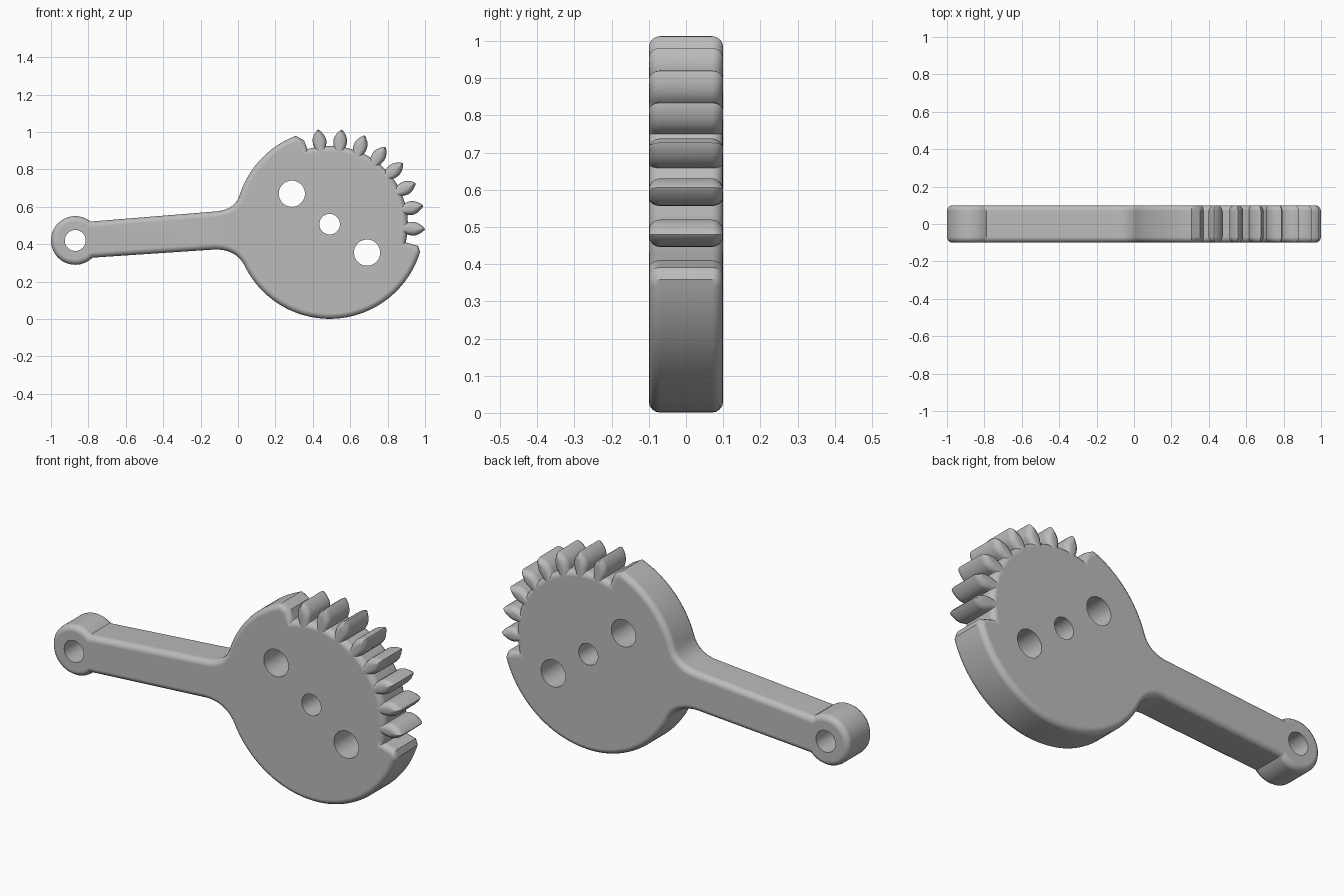
import bpy, bmesh, math
from mathutils import Vector

if "Cube" in bpy.data.objects:
    bpy.data.objects.remove(bpy.data.objects["Cube"], do_unlink=True)

HALF, ROUND = 0.1, 0.03            # half thickness, edge rounding
HUB = Vector((0.49, 0.507))        # disc centre in x, z
EYE = Vector((-0.87, 0.42))        # handle eye centre
OUTER, ROOT, TIP = 0.506, 0.418, 0.51

grey = bpy.data.materials.new("plain grey")
grey.use_nodes = True
grey.diffuse_color = (0.5, 0.5, 0.5, 1)
grey.node_tree.nodes["Principled BSDF"].inputs["Base Color"].default_value = (0.5, 0.5, 0.5, 1)


def polar(centre, radius, degrees):
    a = math.radians(degrees)
    return centre + radius * Vector((math.cos(a), math.sin(a)))


def arc(centre, radius, start, end, count):
    return [polar(centre, radius, start + (end - start) * i / count) for i in range(count + 1)]


def fillet(a, control, b, count=10):
    steps = [i / count for i in range(1, count)]
    return [a * (1 - t) ** 2 + control * 2 * t * (1 - t) + b * t * t for t in steps]


def shrink(points, d):
    """Offset a counter-clockwise outline inward by d."""
    result = []
    for i, p in enumerate(points):
        e1 = (p - points[i - 1]).normalized()
        e2 = (points[(i + 1) % len(points)] - p).normalized()
        n1, n2 = Vector((-e1.y, e1.x)), Vector((-e2.y, e2.x))
        result.append(p + (n1 + n2) * d / max(1 + n1.dot(n2), 0.5))
    return result


def rounded_plate(name, outline_at):
    """Loft an outline through the thickness with rounded rims."""
    quarter = [math.radians(a) for a in (90, 67.5, 45, 22.5, 0)]
    front = [(-HALF + ROUND * (1 - math.sin(a)), ROUND * (1 - math.cos(a))) for a in quarter]
    levels = front + [(-y, d) for y, d in reversed(front)]
    bm = bmesh.new()
    rings = [[bm.verts.new((p.x, y, p.y)) for p in outline_at(d)] for y, d in levels]
    for r1, r2 in zip(rings, rings[1:]):
        for i in range(len(r1)):
            bm.faces.new((r1[i - 1], r1[i], r2[i], r2[i - 1]))
    bm.faces.new(rings[0])
    bm.faces.new(rings[-1])
    bmesh.ops.recalc_face_normals(bm, faces=bm.faces)
    mesh = bpy.data.meshes.new(name)
    bm.to_mesh(mesh)
    bm.free()
    mesh.materials.append(grey)
    obj = bpy.data.objects.new(name, mesh)
    bpy.context.collection.objects.link(obj)
    return obj


def smooth(obj):
    bpy.ops.object.select_all(action='DESELECT')
    obj.select_set(True)
    bpy.context.view_layer.objects.active = obj
    bpy.ops.object.shade_smooth_by_angle(angle=math.radians(35))
    obj.modifiers.new("flat face normals", 'WEIGHTED_NORMAL').keep_sharp = True


# Outline: gear root, upper shoulder, handle, eye, lower disc, lower shoulder
upper_neck, lower_neck = Vector((-0.12, 0.575)), Vector((-0.12, 0.372))
outline = arc(HUB, ROOT, -13.5, 106.5, 48)
outline += [polar(HUB, 0.468, 107)]
outline += arc(HUB, OUTER, 111, 162, 20)
outline += fillet(outline[-1], Vector((-0.017, 0.583)), upper_neck) + [upper_neck]
outline += arc(EYE, 0.13, 51, 315, 48)
lower_disc = arc(HUB, OUTER, 207, 343, 54)
outline += [lower_neck] + fillet(lower_neck, Vector((-0.005, 0.372)), lower_disc[0]) + lower_disc
outline += [polar(HUB, 0.486, -13.8)]
body = rounded_plate("gear_arm", lambda d: shrink(outline, d))

# Drilled holes
holes = [(EYE, 0.056), (HUB, 0.055),
         (HUB + Vector((-0.202, 0.163)), 0.07), (HUB + Vector((0.2, -0.152)), 0.07)]
for centre, radius in holes:
    bpy.ops.mesh.primitive_cylinder_add(vertices=48, radius=radius, depth=1,
                                        location=(centre.x, 0, centre.y),
                                        rotation=(math.pi / 2, 0, 0))
    cutter = bpy.context.object
    cutter.name = "hole_cutter"
    cutter.hide_render = True
    cut = body.modifiers.new("hole", 'BOOLEAN')
    cut.operation, cut.solver, cut.object = 'DIFFERENCE', 'EXACT', cutter
    bpy.context.view_layer.objects.active = body
    bpy.ops.object.modifier_apply(modifier=cut.name)
    bpy.data.objects.remove(cutter, do_unlink=True)
smooth(body)

# Leaf-shaped teeth: (radius, half width) from root to tip
leaf = [(0.37, 0.03), (0.415, 0.031), (0.43, 0.035), (0.447, 0.037),
        (0.465, 0.034), (0.482, 0.026), (0.497, 0.015), (0.507, 0.005)]


def tooth_outline(d):
    narrow = 1 - d / 0.037
    base = leaf[0][0]
    stretch = (TIP - d - base) / (TIP - base)
    side = [(base + (r - base) * stretch, w * narrow) for r, w in leaf]
    points = [Vector((r, -w)) for r, w in side] + [Vector((TIP - d, 0))]
    return points + [Vector((r, w)) for r, w in reversed(side)]


for i in range(8):
    tooth = rounded_plate(f"tooth_{i + 1}", tooth_outline)
    tooth.location = (HUB.x, 0, HUB.y)
    tooth.rotation_euler.y = -math.radians(97 - 14.3 * i)
    smooth(tooth)
